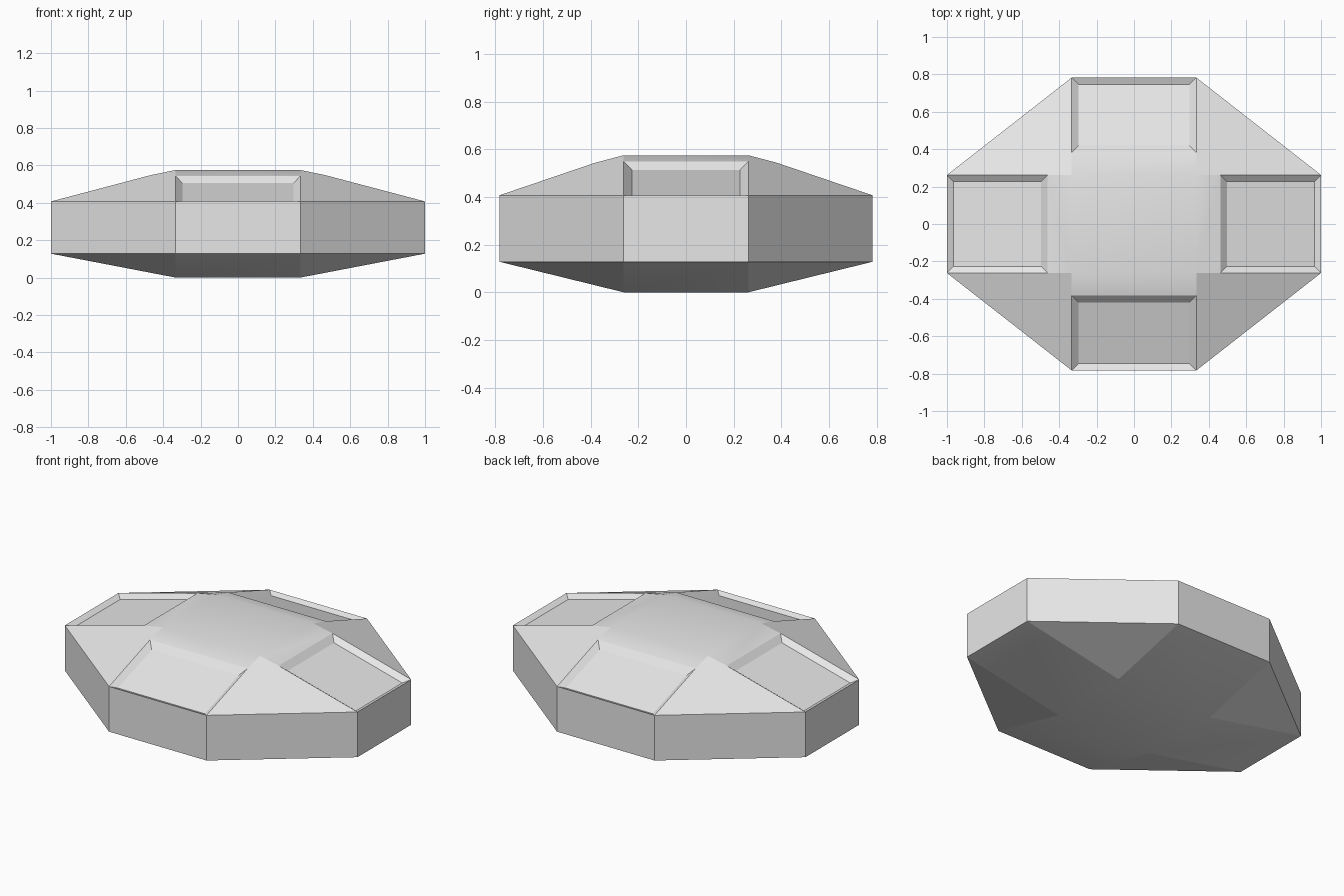
import bpy
import bmesh

cube = bpy.data.objects.get("Cube")
if cube:
    bpy.data.objects.remove(cube, do_unlink=True)

grey = bpy.data.materials.new("light grey")
grey.use_nodes = True
grey.diffuse_color = (0.8, 0.8, 0.8, 1)
grey.node_tree.nodes["Principled BSDF"].inputs["Base Color"].default_value = (0.8, 0.8, 0.8, 1)

# Half sizes of the central rectangle and the outer octagon
IN_X, IN_Y = 0.333, 0.262
OUT_X, OUT_Y = 1.0, 0.783
LOW, BELT_LOW, BELT_HIGH, HIGH = 0.0, 0.128, 0.407, 0.575
# Start of each recessed panel: distance from the centre and height
STEP_X, STEP_Y = (0.462, 0.549), (0.383, 0.543)
MARGIN, DEPTH = 0.036, 0.026

bm = bmesh.new()


def face(points, smooth=False):
    f = bm.faces.new([bm.verts.new(p) for p in points])
    f.smooth = smooth


def arm(place, inner, half, outer, step):
    """One side of the cross: belt wall, underside, crown strip and recessed panel."""
    def strip(u0, z0, u1, z1, smooth):
        face([place(u0, -half, z0), place(u1, -half, z1),
              place(u1, half, z1), place(u0, half, z0)], smooth)

    strip(inner, LOW, outer, BELT_LOW, True)
    strip(outer, BELT_LOW, outer, BELT_HIGH, False)
    su, sz = step
    strip(inner, HIGH, su, sz, True)

    # Recessed panel with sloping borders
    slope = (BELT_HIGH - sz) / (outer - su)
    rim = [(su, -half), (outer, -half), (outer, half), (su, half)]
    a, b, h = su + MARGIN, outer - MARGIN, half - MARGIN
    floor = [(a, -h), (b, -h), (b, h), (a, h)]
    top = [place(u, v, sz + slope * (u - su)) for u, v in rim]
    bed = [place(u, v, sz + slope * (u - su) - DEPTH) for u, v in floor]
    face(bed)
    for i in range(4):
        j = (i + 1) % 4
        face([top[i], top[j], bed[j], bed[i]])


for s in (-1, 1):
    arm(lambda u, v, z: (s * u, v, z), IN_X, IN_Y, OUT_X, STEP_X)
    arm(lambda u, v, z: (v, s * u, z), IN_Y, IN_X, OUT_Y, STEP_Y)

# Flat diagonal corners
for sx in (-1, 1):
    for sy in (-1, 1):
        def at(x, y, z):
            return (sx * x, sy * y, z)
        face([at(IN_X, IN_Y, LOW), at(OUT_X, IN_Y, BELT_LOW), at(IN_X, OUT_Y, BELT_LOW)])
        face([at(OUT_X, IN_Y, BELT_LOW), at(IN_X, OUT_Y, BELT_LOW),
              at(IN_X, OUT_Y, BELT_HIGH), at(OUT_X, IN_Y, BELT_HIGH)])
        face([at(IN_X, IN_Y, HIGH), at(STEP_X[0], IN_Y, STEP_X[1]),
              at(OUT_X, IN_Y, BELT_HIGH), at(IN_X, OUT_Y, BELT_HIGH),
              at(IN_X, STEP_Y[0], STEP_Y[1])])

# Central crown and underside
for z in (LOW, HIGH):
    face([(-IN_X, -IN_Y, z), (IN_X, -IN_Y, z), (IN_X, IN_Y, z), (-IN_X, IN_Y, z)], True)

bmesh.ops.remove_doubles(bm, verts=bm.verts[:], dist=0.0005)
bmesh.ops.recalc_face_normals(bm, faces=bm.faces[:])

mesh = bpy.data.meshes.new("faceted_body")
bm.to_mesh(mesh)
bm.free()
mesh.materials.append(grey)
body = bpy.data.objects.new("faceted_body", mesh)
bpy.context.collection.objects.link(body)
